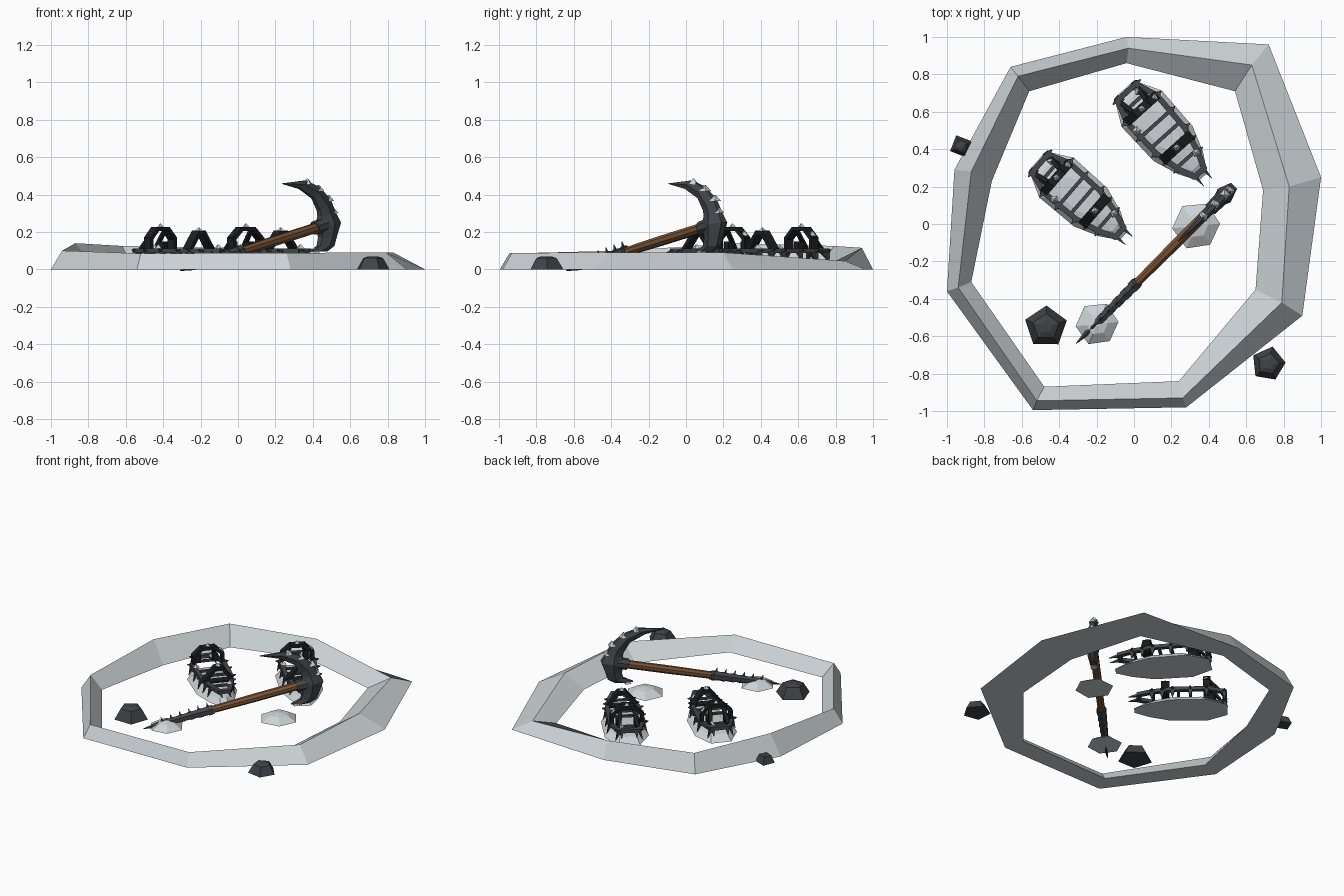
import bpy, bmesh, math, random
from mathutils import Vector, Matrix

if "Cube" in bpy.data.objects:
    bpy.data.objects.remove(bpy.data.objects["Cube"])

random.seed(4)


def material(name, col):
    m = bpy.data.materials.new(name)
    m.diffuse_color = (*col, 1)
    m.use_nodes = True
    m.node_tree.nodes["Principled BSDF"].inputs["Base Color"].default_value = m.diffuse_color
    return m


SNOW = material("snow", (0.60, 0.65, 0.67))
METAL = material("dark metal", (0.055, 0.062, 0.07))
STRAP = material("black strap", (0.013, 0.013, 0.014))
WOOD = material("brown wood", (0.20, 0.09, 0.038))
ROCK = material("dark rock", (0.05, 0.057, 0.064))


def finish(name, bm, mat, matrix=Matrix()):
    bmesh.ops.recalc_face_normals(bm, faces=bm.faces)
    me = bpy.data.meshes.new(name)
    bm.to_mesh(me)
    bm.free()
    me.materials.append(mat)
    ob = bpy.data.objects.new(name, me)
    ob.matrix_world = matrix
    bpy.context.collection.objects.link(ob)
    return ob


def loft(bm, rings, cap=True, wrap=False):
    """Skin equal-length rings of points."""
    vs = [[bm.verts.new(p) for p in r] for r in rings]
    n = len(vs[0])
    pairs = list(zip(vs, vs[1:])) + ([(vs[-1], vs[0])] if wrap else [])
    for a, b in pairs:
        for i in range(n):
            j = (i + 1) % n
            bm.faces.new((a[i], a[j], b[j], b[i]))
    if cap:
        bm.faces.new(vs[0])
        bm.faces.new(vs[-1])


def bar(bm, p, q, w, h, side, taper=1.0, ext=0.0):
    """Box from p to q, w wide along side and h thick across it."""
    p, q, s = Vector(p), Vector(q), Vector(side).normalized()
    d = (q - p).normalized()
    p, q = p - d * ext, q + d * ext
    t = d.cross(s).normalized()
    loft(bm, [[c + s * (a * w * k / 2) + t * (b * h * k / 2)
               for a, b in ((-1, -1), (1, -1), (1, 1), (-1, 1))]
              for c, k in ((p, 1), (q, taper))])


def lump(bm, c, r, h, n, levels, squash=(1, 1), rot=0.0, jit=0.1):
    """Faceted mound: levels are (radius scale, height scale)."""
    js = [1 + random.uniform(-jit, jit) for _ in range(n)]
    loft(bm, [[(c[0] + r * k * squash[0] * js[i] * math.cos(rot + i * math.tau / n),
                c[1] + r * k * squash[1] * js[i] * math.sin(rot + i * math.tau / n),
                c[2] + h * z) for i in range(n)] for k, z in levels])


def ice(bm, c, r, h):
    lump(bm, c, r, h, 4, ((1, 0), (0.12, 1)), rot=random.random())


# snow bank ring: outer foot, ridge, inner foot
outer = [(-.04, 1), (.72, .96), (1, .25), (.90, -.49), (.28, -.98),
         (-.54, -.995), (-1, -.36), (-.96, .29), (-.66, .84)]
ridge = [(-.03, .94, .115), (.63, .85, .045), (.83, .20, .09), (.79, -.42, .09),
         (.26, -.93, .088), (-.52, -.945, .085), (-.94, -.34, .10),
         (-.87, .28, .14), (-.62, .79, .125)]
inner = [(-.04, .86), (.54, .71), (.69, .18), (.65, -.35), (.24, -.84),
         (-.48, -.87), (-.87, -.31), (-.76, .23), (-.56, .71)]
bm = bmesh.new()
loft(bm, [[(x, y, 0) for x, y in outer], ridge, [(x, y, 0) for x, y in inner]],
     cap=False, wrap=True)
finish("snow_bank", bm, SNOW)

# rocks and loose snow mounds
for i, (x, y, r, h, n, a) in enumerate(((-.47, -.55, .12, .085, 5, .3),
                                        (.72, -.75, .092, .07, 5, .1),
                                        (-.925, .415, .066, .06, 4, .4))):
    bm = bmesh.new()
    lump(bm, (x, y, 0), r, h, n, ((1, 0), (.62, .85), (.3, 1)), rot=a, jit=.06)
    finish(f"rock_{i + 1}", bm, ROCK)
for i, (x, y, r) in enumerate(((-.195, -.535, .115), (.335, -.01, .128))):
    bm = bmesh.new()
    lump(bm, (x, y, 0), r, .045, 6, ((1, 0), (.5, .8), (.1, 1)), rot=.1, jit=.04)
    finish(f"snow_mound_{i + 1}", bm, SNOW)


# strap-on spiked soles, local x runs toe to heel
def spiked_sole(tag, x, y, angle, k):
    M = Matrix.Translation((x, y, 0)) @ Matrix.Rotation(math.radians(angle), 4, 'Z') \
        @ Matrix.Diagonal((k, k, 1, 1))
    half = [(-.29, .065), (-.17, .108), (.06, .102), (.20, .07), (.29, .035)]
    loop = half + [(a, -b) for a, b in reversed(half)]
    # frame, cross bars and spikes
    bm = bmesh.new()
    for a, b in zip(loop, loop[1:] + loop[:1]):
        bar(bm, (*a, .10), (*b, .10), .024, .03, (0, 0, 1), ext=.008)
    for cx, w in ((-.22, .085), (-.06, .10), (.02, .10), (.19, .065)):
        bar(bm, (cx, -w, .098), (cx, w, .098), .02, .014, (1, 0, 0))
    for s in (-1, 1):
        for a, b in half[:4] + [(-.06, .105), (.13, .085)]:
            bar(bm, (a, s * b, .10), (a, s * (b + .025), .03), .035, .025, (1, 0, 0), .1)
            bar(bm, (a, s * b, .10), (a, s * (b + .035), .105), .03, .02, (1, 0, 0), .2)
        bar(bm, (.28, s * .03, .10), (.36, s * .03, .085), .025, .025, (0, 0, 1), .1)
        bar(bm, (-.28, s * .05, .10), (-.31, s * .05, .05), .03, .03, (0, 1, 0), .1)
    finish(tag + "_frame", bm, METAL, M)
    # arched straps with buckles
    bm = bmesh.new()
    for cx, w, prof in ((-.17, .05, [(.10, .105), (.10, .165), (.045, .215)]),
                        (.11, .055, [(.095, .105), (.022, .195)])):
        pts = prof + [(-a, b) for a, b in reversed(prof)]
        for p, q in zip(pts, pts[1:]):
            bar(bm, (cx, *p), (cx, *q), w, .022, (1, 0, 0), ext=.006)
    bar(bm, (.11, -.09, .10), (.11, .09, .10), .055, .012, (1, 0, 0))
    for s in (-1, 1):
        bar(bm, (-.21, s * .06, .10), (-.21, s * .06, .15), .045, .035, (1, 0, 0))
        # slanted strap from toe to arch
        bar(bm, (-.26, s * .06, .11), (-.18, s * .045, .205), .025, .016, (0, 1, 0))
    finish(tag + "_straps", bm, STRAP, M)
    # snow bed and ice bits
    bm = bmesh.new()
    bed = [(-.31, .07), (-.17, .145), (.08, .14), (.22, .09), (.32, .03)]
    out = bed + [(a, -b) for a, b in reversed(bed)]
    loft(bm, [[(a * s, b * s, z) for a, b in out]
              for s, z in ((1, 0), (.8, .035), (.45, .05))])
    finish(tag + "_snow_bed", bm, SNOW, M)
    bm = bmesh.new()
    for c in ((-.17, 0, .22), (-.25, .05, .11), (-.1, -.1, .11), (.2, .06, .11),
              (.11, .0, .2), (-.17, .085, .18)):
        ice(bm, c, .026, .024)
    finish(tag + "_ice_bits", bm, SNOW, M)


spiked_sole("far_sole", .155, .49, -48, 1.0)
spiked_sole("near_sole", -.29, .14, -41, .97)

# ice axe, built in the vertical plane y = x - 0.33
along = Vector((1, 1, 0)).normalized()
across = Vector((1, -1, 0)).normalized()


def ax(x, z):
    return Vector((x, x - .33, z))


def shaft_z(x):
    return .10 + .315 * (x - .03)


def oct_ring(x, r, n=8):
    up = Vector((-.22, -.22, 1)).normalized()
    return [ax(x, shaft_z(x)) + across * (r * math.cos((i + .5) * math.tau / n))
            + up * (r * math.sin((i + .5) * math.tau / n)) for i in range(n)]


bm = bmesh.new()
loft(bm, [oct_ring(.0, .024), oct_ring(.2, .028), oct_ring(.46, .028)])
finish("axe_handle", bm, WOOD)

# stepped spike with barbs at the lower end
bm = bmesh.new()
loft(bm, [oct_ring(x, r, 6) for x, r in ((.02, .033), (-.08, .028), (-.2, .023),
                                         (-.24, .02), (-.31, .002))])
for i in range(6):
    x = .01 - i * .043
    r = .036 - i * .0025
    loft(bm, [oct_ring(x, r, 6), oct_ring(x - .018, r, 6)])
    p = ax(x - .01, shaft_z(x - .01))
    bar(bm, p, p + Vector((-.012, -.012, r + .022)), .022, .024, across, .1)
finish("axe_spike", bm, METAL)

# curved pick head: inner edge, outer edge, half width
head = [(.235, .457, .24, .46, .003), (.33, .43, .36, .475, .018),
        (.40, .38, .43, .44, .026), (.43, .315, .485, .375, .03),
        (.435, .285, .515, .30, .034), (.43, .235, .535, .25, .05),
        (.44, .17, .515, .17, .04), (.43, .125, .505, .125, .033),
        (.385, .095, .47, .095, .022)]
bm = bmesh.new()
rings = []
for xi, zi, xo, zo, w in head:
    i, o = ax(xi, zi), ax(xo, zo)
    m = (i + o) / 2
    rings.append([i - across * w * .45, i + across * w * .45, m + across * w,
                  o + across * w * .45, o - across * w * .45, m - across * w])
loft(bm, rings)
# collar round the handle top
loft(bm, [oct_ring(.41, .038), oct_ring(.47, .042)])
finish("axe_head", bm, METAL)

bm = bmesh.new()
for x, z in ((.37, .455), (.43, .42), (.485, .365), (.505, .30), (.41, .085)):
    ice(bm, ax(x, z), .032, .032)
finish("axe_ice_bits", bm, SNOW)
